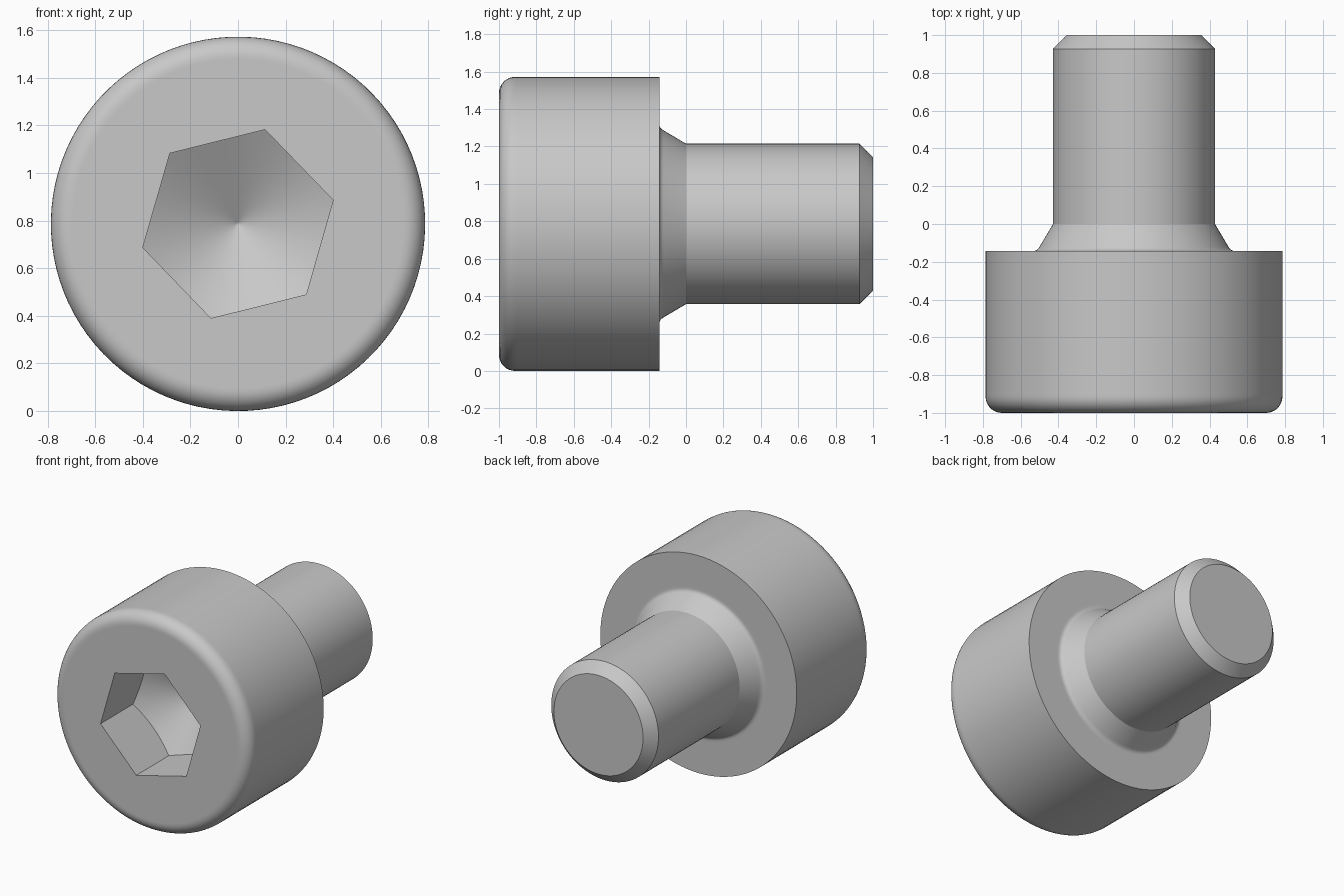
import bpy, bmesh, math

if "Cube" in bpy.data.objects:
    bpy.data.objects.remove(bpy.data.objects["Cube"])

SEG = 96                      # steps around the axis (multiple of 6)
TURN = math.radians(14)       # rotation of the hex socket
AXIS_Z = 0.786                # height of the screw axis
HEAD_R, SHANK_R, HEX_R = 0.786, 0.429, 0.412
HEAD_BACK, FILLET = -0.143, 0.086
SOCKET_Y, SLOPE = -0.629, math.tan(math.radians(30))


def hex_radius(a):
    """Distance from centre to hexagon edge at angle a from a corner."""
    a = (a % (math.pi / 3)) - math.pi / 6
    return HEX_R * math.cos(math.pi / 6) / math.cos(a)


def circle(r, y):
    return lambda a: (r, y)


def socket_cone(f):
    """Conical socket floor, trimmed by the hexagon walls."""
    def ring(a):
        r = f * hex_radius(a)
        return r, SOCKET_Y + (HEX_R - r) * SLOPE
    return ring


# socket: drill cone, then hex walls up to the front face
rings = [socket_cone(f) for f in (0.02, 0.15, 0.4, 0.7, 1.0)]
rings.append(lambda a: (hex_radius(a), -1.0))

# head: flat front, rounded rim, straight side, flat back
rings.append(circle(HEAD_R - FILLET - 0.01, -1.0))
for i in range(9):
    t = math.pi / 2 * i / 8
    rings.append(circle(HEAD_R - FILLET + FILLET * math.sin(t),
                        -1.0 + FILLET - FILLET * math.cos(t)))
rings += [circle(HEAD_R, -0.9), circle(HEAD_R, HEAD_BACK), circle(0.55, HEAD_BACK)]

# neck: small blend curve into a taper
p0, p1, p2 = (0.535, HEAD_BACK), (0.513, HEAD_BACK), (0.50, -0.12)
for i in range(6):
    t = i / 5
    r, y = ((1 - t) ** 2 * a + 2 * t * (1 - t) * b + t * t * c
            for a, b, c in zip(p0, p1, p2))
    rings.append(circle(r, y))

# shank: straight cylinder with chamfered tip
rings += [circle(SHANK_R, 0.0), circle(SHANK_R, 0.927), circle(0.357, 1.0)]

bm = bmesh.new()
loops = []
for ring in rings:
    loop = []
    for i in range(SEG):
        a = 2 * math.pi * i / SEG
        r, y = ring(a)
        loop.append(bm.verts.new((r * math.cos(a + TURN), y,
                                  AXIS_Z + r * math.sin(a + TURN))))
    loops.append(loop)
for l0, l1 in zip(loops, loops[1:]):
    for i in range(SEG):
        j = (i + 1) % SEG
        bm.faces.new((l0[i], l0[j], l1[j], l1[i]))

# close the cone tip and the shank end
tip = bm.verts.new((0, SOCKET_Y + HEX_R * SLOPE, AXIS_Z))
for i in range(SEG):
    bm.faces.new((tip, loops[0][(i + 1) % SEG], loops[0][i]))
bm.faces.new(loops[-1])
bmesh.ops.recalc_face_normals(bm, faces=bm.faces[:])

mesh = bpy.data.meshes.new("socket_cap_screw")
bm.to_mesh(mesh)
bm.free()
screw = bpy.data.objects.new("socket_cap_screw", mesh)
bpy.context.collection.objects.link(screw)

steel = bpy.data.materials.new("steel_grey")
steel.diffuse_color = (0.58, 0.58, 0.58, 1)
steel.use_nodes = True
steel.node_tree.nodes["Principled BSDF"].inputs["Base Color"].default_value = steel.diffuse_color
mesh.materials.append(steel)

# smooth curved surfaces, keep hard edges crisp
bpy.context.view_layer.objects.active = screw
screw.select_set(True)
bpy.ops.object.shade_smooth_by_angle(angle=math.radians(28))
